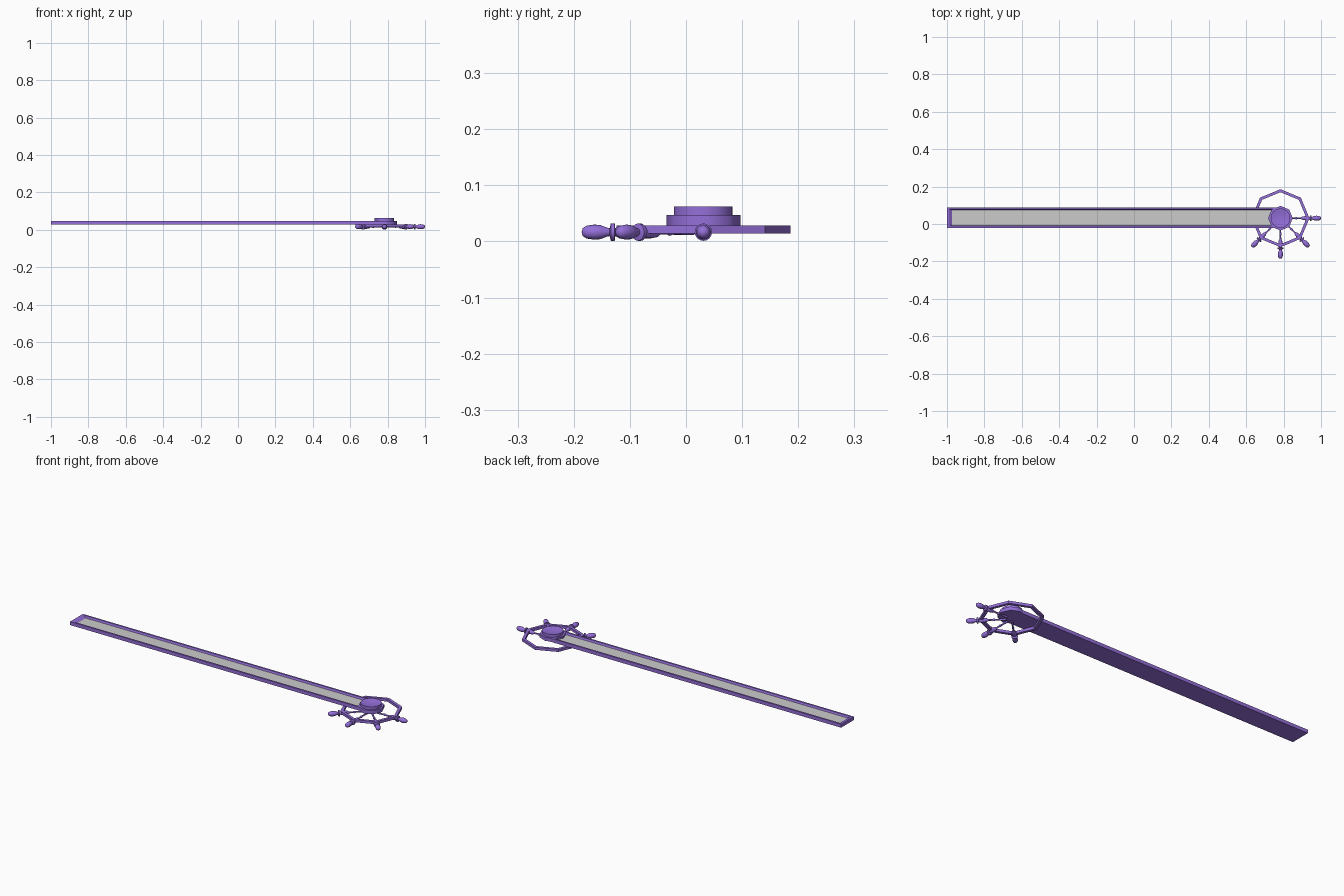
import bpy, bmesh
from math import sin, cos, pi, radians
from mathutils import Matrix

if "Cube" in bpy.data.objects:
    bpy.data.objects.remove(bpy.data.objects["Cube"])

CX, CY = 0.783, 0.031   # wheel centre
purple = bpy.data.materials.new("purple")
purple.diffuse_color = (0.30, 0.16, 0.70, 1)
purple.use_nodes = True
purple.node_tree.nodes["Principled BSDF"].inputs["Base Color"].default_value = purple.diffuse_color


def finish(name, bm, mat=purple, smooth=None):
    bmesh.ops.recalc_face_normals(bm, faces=bm.faces)
    me = bpy.data.meshes.new(name)
    bm.to_mesh(me)
    bm.free()
    ob = bpy.data.objects.new(name, me)
    bpy.context.collection.objects.link(ob)
    if mat:
        me.materials.append(mat)
    if smooth:
        bpy.ops.object.select_all(action='DESELECT')
        ob.select_set(True)
        bpy.context.view_layer.objects.active = ob
        bpy.ops.object.shade_smooth_by_angle(angle=radians(smooth))
    return ob


def lathe(name, profile, sides, matrix, smooth=40, closed=False):
    """Revolve (radius, height) points round z, then place with matrix."""
    bm = bmesh.new()
    rings = []
    for r, z in profile:
        if r == 0:
            rings.append([bm.verts.new((0, 0, z))] * sides)
        else:
            rings.append([bm.verts.new((r * cos(2 * pi * i / sides),
                                        r * sin(2 * pi * i / sides), z))
                          for i in range(sides)])
    pairs = list(zip(rings, rings[1:]))
    if closed:
        pairs.append((rings[-1], rings[0]))
    for a, b in pairs:
        for i in range(sides):
            j = (i + 1) % sides
            bm.faces.new(list(dict.fromkeys((a[i], a[j], b[j], b[i]))))
    bm.transform(matrix)
    return finish(name, bm, smooth=smooth)


# long tray with a raised rim and recessed floor
X0, X1, Y0, Y1 = -1.0, 0.79, -0.021, 0.089
BOT, TOP, FLOOR = 0.028, 0.047, 0.036
bm = bmesh.new()
loops = []
for dx, dy, z in ((0, 0, BOT), (0, 0, TOP), (0.012, 0.010, TOP), (0.028, 0.014, FLOOR)):
    loops.append([bm.verts.new(p) for p in (
        (X0 + dx, Y0 + dy, z), (X1 - dx, Y0 + dy, z),
        (X1 - dx, Y1 - dy, z), (X0 + dx, Y1 - dy, z))])
for a, b in zip(loops, loops[1:]):
    for i in range(4):
        j = (i + 1) % 4
        bm.faces.new((a[i], a[j], b[j], b[i]))
bm.faces.new(loops[0][::-1])
bm.faces.new(loops[-1])
finish("tray_frame", bm)

# grey strip lying in the tray
bm = bmesh.new()
bm.faces.new([bm.verts.new(p) for p in (
    (X0 + 0.027, Y0 + 0.0135, FLOOR + 0.0006), (X1 - 0.028, Y0 + 0.0135, FLOOR + 0.0006),
    (X1 - 0.028, Y1 - 0.0135, FLOOR + 0.0006), (X0 + 0.027, Y1 - 0.0135, FLOOR + 0.0006))])
finish("tray_strip", bm, mat=None)

# eight-sided wheel rim
centre = Matrix.Translation((CX, CY, 0))
lathe("wheel_rim", [(0.139, 0.014), (0.155, 0.014), (0.155, 0.028), (0.139, 0.028)],
      8, centre, smooth=None, closed=True)

# stepped hub: low-sided base and round dished cap
lathe("hub_base", [(0, 0.028), (0.066, 0.028), (0.066, 0.047), (0, 0.047)], 8, centre, 50)
lathe("hub_cap", [(0, 0.046), (0.052, 0.046), (0.052, 0.062), (0.048, 0.062),
                  (0.036, 0.059), (0.018, 0.057), (0, 0.056)], 32, centre, 40)

# turned spokes ending in handles, on the front and right of the wheel
spoke = [(0, 0.025), (0.005, 0.025), (0.0055, 0.045), (0.004, 0.060), (0.004, 0.075),
         (0.0065, 0.085), (0.004, 0.092), (0.0045, 0.110), (0.009, 0.118),
         (0.011, 0.132), (0.011, 0.150), (0.007, 0.157), (0.0155, 0.158),
         (0.0155, 0.165), (0.007, 0.167), (0.008, 0.172), (0.0125, 0.183),
         (0.0135, 0.194), (0.0115, 0.208), (0.007, 0.215), (0, 0.217)]
for k, ang in enumerate((0, -45, -90, -135)):
    m = (Matrix.Translation((CX, CY, 0.0165)) @ Matrix.Rotation(radians(ang), 4, 'Z')
         @ Matrix.Rotation(pi / 2, 4, 'Y'))
    lathe(f"spoke_handle_{k + 1}", spoke, 16, m, 50)
